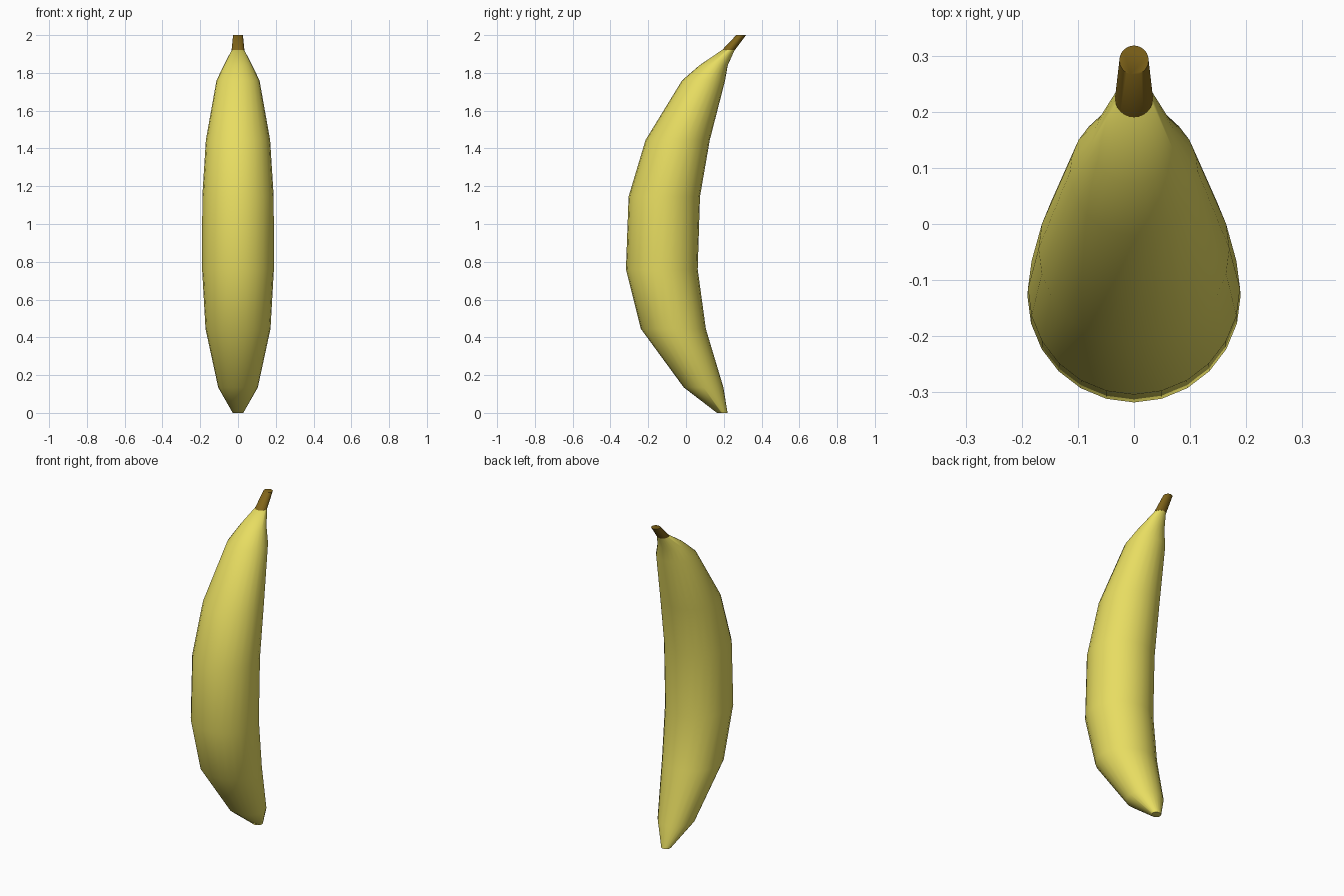
import bpy, bmesh, math

if "Cube" in bpy.data.objects:
    bpy.data.objects.remove(bpy.data.objects["Cube"])

SIDES = 24

def material(name, color):
    m = bpy.data.materials.new(name)
    m.diffuse_color = color
    m.use_nodes = True
    m.node_tree.nodes["Principled BSDF"].inputs["Base Color"].default_value = m.diffuse_color
    return m

def loft(name, rings, mat):
    """Skin horizontal circles given as (z, y centre, radius)."""
    bm = bmesh.new()
    loops = []
    for z, y, r in rings:
        loops.append([bm.verts.new((r * math.sin(2 * math.pi * i / SIDES),
                                    y - r * math.cos(2 * math.pi * i / SIDES), z))
                      for i in range(SIDES)])
    for a, b in zip(loops, loops[1:]):
        for i in range(SIDES):
            j = (i + 1) % SIDES
            bm.faces.new((a[i], a[j], b[j], b[i]))
    bm.faces.new(loops[0][::-1])
    bm.faces.new(loops[-1])
    bmesh.ops.recalc_face_normals(bm, faces=bm.faces)
    mesh = bpy.data.meshes.new(name)
    bm.to_mesh(mesh)
    bm.free()
    obj = bpy.data.objects.new(name, mesh)
    bpy.context.collection.objects.link(obj)
    mesh.materials.append(mat)
    bpy.ops.object.select_all(action='DESELECT')
    bpy.context.view_layer.objects.active = obj
    obj.select_set(True)
    bpy.ops.object.shade_smooth_by_angle(angle=math.radians(50))
    return obj

# Curved fruit body, tapering at both ends
loft("fruit_body", [
    (0.00, 0.192, 0.028),
    (0.135, 0.093, 0.105),
    (0.445, -0.067, 0.172),
    (0.76, -0.128, 0.19),
    (1.145, -0.115, 0.189),
    (1.445, -0.044, 0.17),
    (1.76, 0.093, 0.114),
    (1.84, 0.146, 0.075),
    (1.92, 0.223, 0.034),
], material("yellow_skin", (0.80, 0.72, 0.12, 1)))

# Short leaning stem
loft("stem", [
    (1.92, 0.224, 0.034),
    (2.00, 0.292, 0.026),
], material("brown_stem", (0.22, 0.13, 0.01, 1)))
